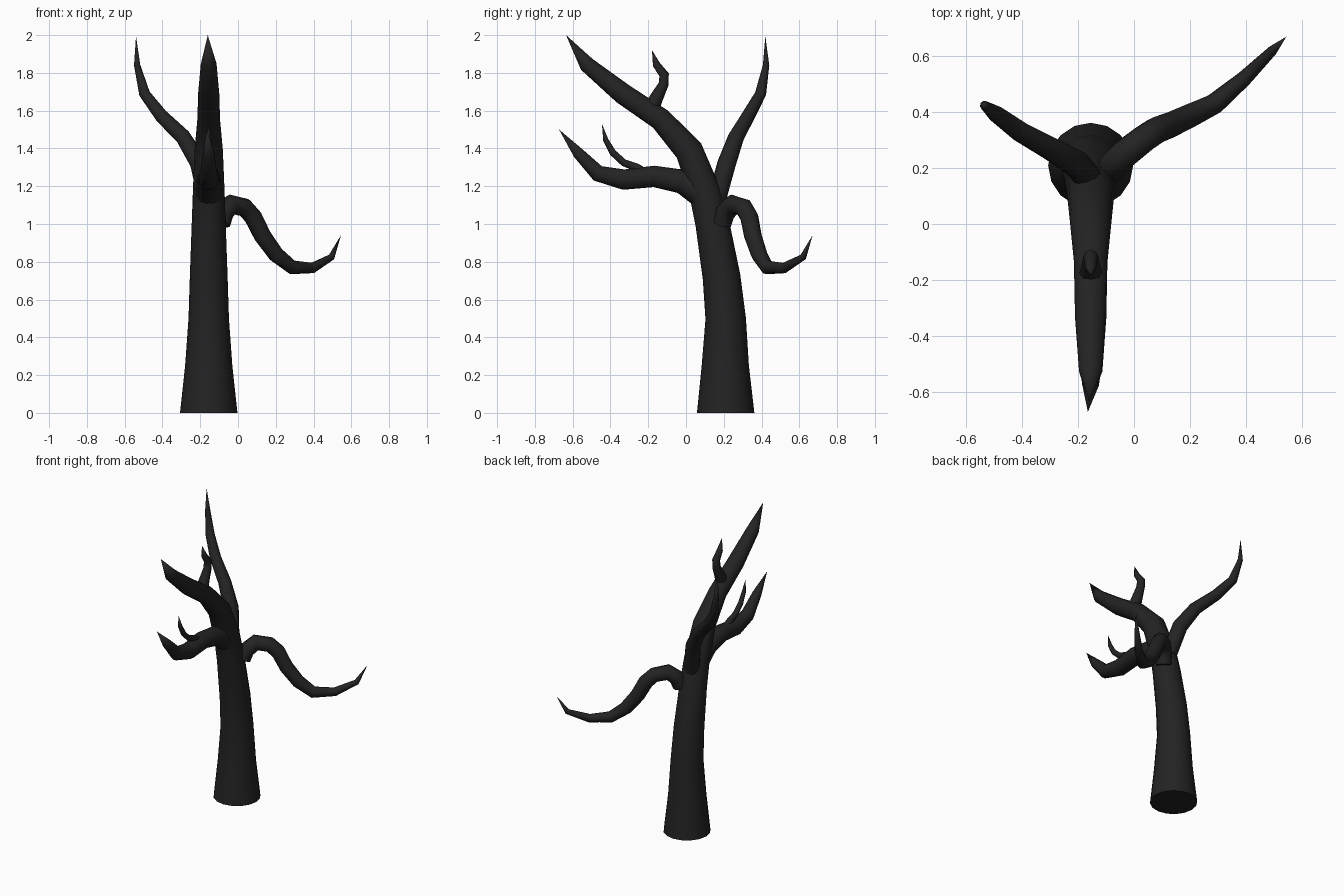
import bpy, bmesh, math
from mathutils import Vector

if "Cube" in bpy.data.objects:
    bpy.data.objects.remove(bpy.data.objects["Cube"])

bark = bpy.data.materials.new("charcoal_bark")
bark.diffuse_color = (0.017, 0.017, 0.017, 1)
bark.use_nodes = True
bark.node_tree.nodes["Principled BSDF"].inputs["Base Color"].default_value = bark.diffuse_color


def limb(name, points, sides):
    """Tapered tube through (x, y, z, radius) points; ends in a point when radius is 0."""
    bm = bmesh.new()
    pos = [Vector(p[:3]) for p in points]
    n = len(pos)
    seg = [(pos[i + 1] - pos[i]).normalized() for i in range(n - 1)]
    side = seg[0].orthogonal().normalized()
    rings = []
    for i, p in enumerate(points):
        t = seg[0] if i == 0 else seg[-1] if i == n - 1 else (seg[i - 1] + seg[i]).normalized()
        side = (side - t * side.dot(t)).normalized()
        up = t.cross(side)
        r = p[3]
        if r == 0:
            rings.append([bm.verts.new(pos[i])])
            continue
        ring = []
        for k in range(sides):
            a = 2 * math.pi * k / sides
            ring.append(bm.verts.new(pos[i] + r * (math.cos(a) * side + math.sin(a) * up)))
        rings.append(ring)
    for a, b in zip(rings, rings[1:]):
        for k in range(sides):
            j = (k + 1) % sides
            if len(b) == 1:
                bm.faces.new((a[k], a[j], b[0]))
            else:
                bm.faces.new((a[k], a[j], b[j], b[k]))
    bm.faces.new(rings[0][::-1])
    if points[0][2] == 0:            # flat foot on the ground
        for v in rings[0]:
            v.co.z = 0
    bmesh.ops.recalc_face_normals(bm, faces=bm.faces)
    me = bpy.data.meshes.new(name)
    bm.to_mesh(me)
    bm.free()
    me.materials.append(bark)
    ob = bpy.data.objects.new(name, me)
    bpy.context.collection.objects.link(ob)
    bpy.context.view_layer.objects.active = ob
    ob.select_set(True)
    bpy.ops.object.shade_smooth_by_angle(angle=math.radians(50))
    ob.select_set(False)


# trunk, leaning forward into the top branch
C = -0.155
limb("trunk", [(C, .21, 0, .152), (C, .208, .25, .125), (C, .21, .5, .107),
               (C, .188, .72, .100), (C, .14, 1.0, .090), (C, .10, 1.17, .084),
               (C, .015, 1.39, .075), (C, -.135, 1.555, .060), (C, -.335, 1.69, .056),
               (C, -.525, 1.845, .042), (-.16, -.635, 2.0, 0)], 16)

# lower front branch
limb("lower_front_branch", [(C, .12, 1.13, .075), (C, -.02, 1.225, .066), (C, -.17, 1.252, .058),
                            (C, -.33, 1.235, .055), (C, -.467, 1.268, .045),
                            (C, -.57, 1.375, .031), (-.165, -.672, 1.5, 0)], 12)

# left rear branch
limb("left_rear_branch", [(-.16, .16, 1.12, .05), (-.205, .215, 1.32, .05), (-.29, .265, 1.46, .043),
                          (-.407, .33, 1.573, .037), (-.495, .395, 1.69, .030),
                          (-.534, .424, 1.841, .017), (-.54, .42, 1.995, 0)], 10)

# drooping right rear branch
limb("drooping_branch", [(-.09, .19, 1.0, .05), (-.075, .208, 1.06, .053), (-.035, .25, 1.104, .053),
                         (.035, .305, 1.087, .050), (.08, .335, 1.037, .049),
                         (.13, .354, .937, .047), (.20, .387, .84, .044), (.288, .43, .770, .038),
                         (.394, .52, .767, .028), (.495, .62, .825, .018), (.545, .67, .94, 0)], 10)

# small twigs
limb("upper_twig", [(C, -.18, 1.62, .042), (C, -.15, 1.68, .034), (C, -.118, 1.742, .027),
                    (C, -.116, 1.79, .026), (C, -.157, 1.845, .020), (C, -.18, 1.92, 0)], 8)
limb("lower_twig", [(C, -.22, 1.27, .025), (C, -.26, 1.298, .022), (C, -.33, 1.325, .019),
                    (C, -.387, 1.377, .018), (C, -.425, 1.445, .014), (C, -.445, 1.53, 0)], 8)
